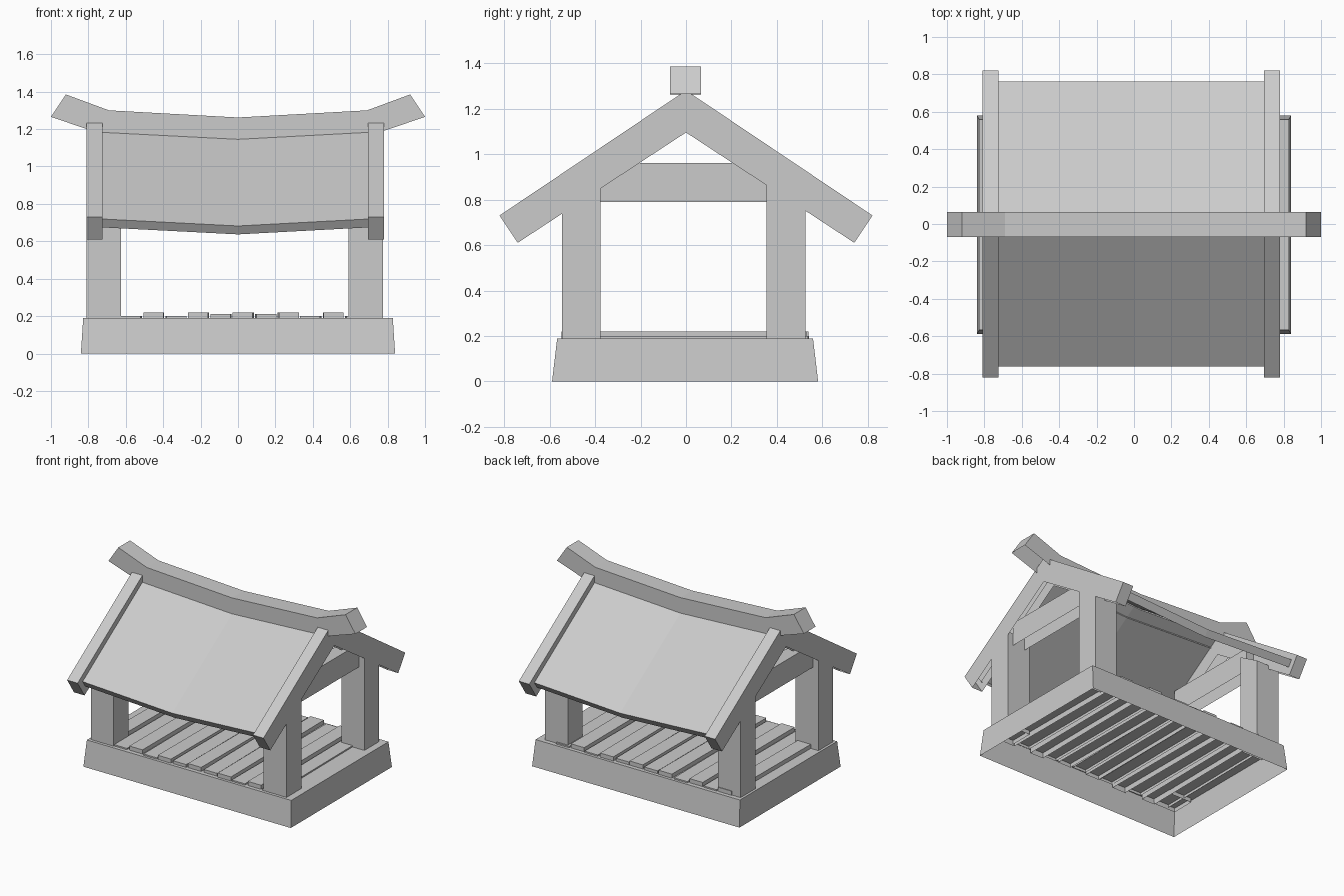
import bpy
import bmesh
import math
import random
from mathutils import Vector

random.seed(4)
cube = bpy.data.objects.get("Cube")
if cube:
    bpy.data.objects.remove(cube, do_unlink=True)

GREY = (0.6, 0.6, 0.6, 1)
mat = bpy.data.materials.new("plain grey")
mat.use_nodes = True
mat.diffuse_color = GREY
for node in mat.node_tree.nodes:
    if node.type == 'BSDF_PRINCIPLED':
        node.inputs["Base Color"].default_value = GREY


def finish(name, bm):
    """Make the object; every part is a shell left open underneath."""
    bmesh.ops.recalc_face_normals(bm, faces=bm.faces)
    bm.normal_update()
    bmesh.ops.delete(bm, geom=[f for f in bm.faces if f.normal.z < -0.7],
                     context='FACES_ONLY')
    mesh = bpy.data.meshes.new(name)
    bm.to_mesh(mesh)
    bm.free()
    mesh.materials.append(mat)
    obj = bpy.data.objects.new(name, mesh)
    bpy.context.collection.objects.link(obj)
    return obj


def box(name, x, y, z):
    """Box from (low, high) ranges, with its origin at its centre."""
    bm = bmesh.new()
    bmesh.ops.create_cube(bm, size=1)
    size = Vector((x[1] - x[0], y[1] - y[0], z[1] - z[0]))
    bmesh.ops.scale(bm, vec=size, verts=bm.verts)
    obj = finish(name, bm)
    obj.location = (sum(x) / 2, sum(y) / 2, sum(z) / 2)
    return obj


def loft(name, sections):
    """Join matching closed cross-sections and cap both ends."""
    bm = bmesh.new()
    rings = [[bm.verts.new(p) for p in s] for s in sections]
    n = len(rings[0])
    for a, b in zip(rings, rings[1:]):
        for i in range(n):
            j = (i + 1) % n
            bm.faces.new((a[i], a[j], b[j], b[i]))
    bm.faces.new(rings[0])
    bm.faces.new(rings[-1])
    return finish(name, bm)


# Tapered base
bm = bmesh.new()
bmesh.ops.create_cube(bm, size=1)
for v in bm.verts:
    top = v.co.z > 0
    v.co.x *= 1.655 if top else 1.68
    v.co.y *= 1.125 if top else 1.17
    v.co.z = 0.19 if top else 0
base = finish("base", bm)
base.location = (0, -0.004, 0)

# Uneven floor planks, let into the base
for i in range(12):
    x = -0.745 + i * 0.12
    low = 0.211 if i in (5, 7) else 0.2
    top = low if i % 2 else 0.22
    end = random.uniform(0.53, 0.545)
    plank = box(f"floor_plank_{i + 1}", (x, x + 0.107), (-end - 0.004, end - 0.004),
                (top - 0.05, top))
    plank.rotation_euler.z = math.radians(random.uniform(-0.6, 0.6))

# Corner posts with sloping tops, and the cross beams between them
for side, x in (("right", (-0.81, -0.625)), ("left", (0.59, 0.775))):
    for end, inner, outer in (("front", -0.375, -0.545), ("back", 0.355, 0.525)):
        profile = [(inner, 0.16), (outer, 0.16), (outer, 0.78), (inner, 0.88)]
        loft(f"{end}_{side}_post", [[(px, y, z) for y, z in profile] for px in x])
    mid = sum(x) / 2
    box(f"{side}_cross_beam", (mid - 0.05, mid + 0.05), (-0.378, 0.368), (0.79, 0.96))

# Gable rafters
gable = [(0, 1.28), (0.82, 0.73), (0.74, 0.61), (0, 1.095), (-0.74, 0.61), (-0.82, 0.73)]
for side, x in (("right", (-0.81, -0.725)), ("left", (0.695, 0.78))):
    loft(f"{side}_gable_rafter", [[(px, y, z) for y, z in gable] for px in x])

# Roof sheet, sagging towards the middle
roof = [(0, 1.23), (0.762, 0.72), (0.732, 0.675), (0, 1.165), (-0.732, 0.675), (-0.762, 0.72)]
loft("roof", [[(x, y, z - sag) for y, z in roof]
              for x, sag in ((-0.74, 0), (0, 0.038), (0.71, 0))])

# Ridge beam with upturned ends: (top x, top z, bottom x, bottom z)
half = [(0.69, 1.30, 0.73, 1.174), (0.92, 1.385, 1.0, 1.265)]
ridge = ([(-a, b, -c, d) for a, b, c, d in reversed(half)]
         + [(0, 1.262, 0, 1.138)] + half)
loft("ridge_beam", [[(a, -0.07, b), (a, 0.065, b), (c, 0.065, d), (c, -0.07, d)]
                    for a, b, c, d in ridge])
